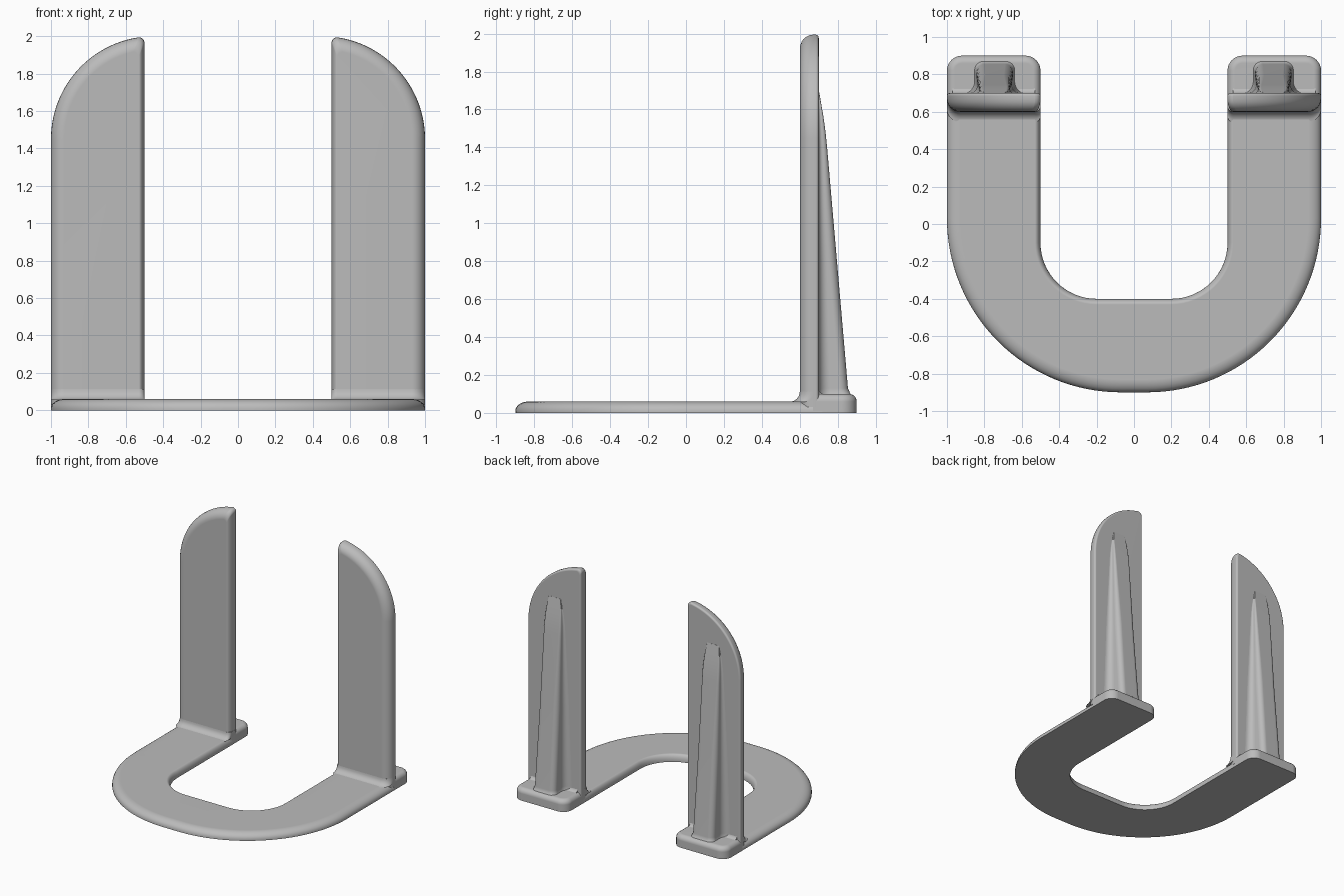
import bpy, bmesh
from math import sin, cos, pi, acos, radians

if "Cube" in bpy.data.objects:
    bpy.data.objects.remove(bpy.data.objects["Cube"])

grey = bpy.data.materials.new("satin grey")
grey.use_nodes = True
grey.diffuse_color = (0.5, 0.5, 0.5, 1)
grey.node_tree.nodes["Principled BSDF"].inputs["Base Color"].default_value = (0.5, 0.5, 0.5, 1)


def arc(cx, cy, r, a0, a1, n=8):
    """Points on an arc, angles in degrees."""
    return [(cx + r * cos(radians(a0 + (a1 - a0) * i / n)),
             cy + r * sin(radians(a0 + (a1 - a0) * i / n))) for i in range(n + 1)]


def loft(name, sections, mirror=True):
    """Skin a stack of equal-length closed rings of 3D points, capped at both ends."""
    bm = bmesh.new()
    rings = [[bm.verts.new(p) for p in s] for s in sections]
    for a, b in zip(rings, rings[1:]):
        for i in range(len(a)):
            j = (i + 1) % len(a)
            bm.faces.new((a[i], a[j], b[j], b[i]))
    bm.faces.new(rings[0])
    bm.faces.new(rings[-1])
    bmesh.ops.recalc_face_normals(bm, faces=bm.faces)
    mesh = bpy.data.meshes.new(name)
    bm.to_mesh(mesh)
    bm.free()
    mesh.materials.append(grey)
    ob = bpy.data.objects.new(name, mesh)
    bpy.context.collection.objects.link(ob)
    bpy.ops.object.select_all(action='DESELECT')
    ob.select_set(True)
    bpy.context.view_layer.objects.active = ob
    bpy.ops.object.shade_smooth_by_angle(angle=radians(40))
    if mirror:
        ob.modifiers.new("other side", 'MIRROR')
        ob.modifiers[-1].use_mirror_merge = False
    normals = ob.modifiers.new("flat face normals", 'WEIGHTED_NORMAL')
    normals.keep_sharp = True
    return ob


def rounding(n=6):
    """Quarter-round steps: (inset, rise), each from 0 to 1."""
    return [(1 - cos(i / n * pi / 2), sin(i / n * pi / 2)) for i in range(n + 1)]


# U-shaped base plate with rounded upper edges
def base_ring(outer, inner, z):
    r, q = 0.93 - outer, 0.3 + inner
    pts = [(0.5 + inner, 0.72), (1 - outer, 0.72)]
    pts += arc(0.07, 0.03, r, 0, -90, 32) + arc(-0.07, 0.03, r, -90, -180, 32)
    pts += [(-1 + outer, 0.72), (-0.5 - inner, 0.72)]
    pts += arc(-0.2, -0.1, q, 180, 270, 16) + arc(0.2, -0.1, q, 270, 360, 16)
    return [(x, y, z) for x, y in pts]


loft("base_plate", [base_ring(0, 0, 0)] +
     [base_ring(0.07 * i, 0.03 * i, 0.01 + 0.05 * h) for i, h in rounding()], mirror=False)


# Upright blades: straight inner edge, arched outer edge
def blade_ring(outer, inner, y):
    r, tip, left = 0.55 - outer, 0.03, 0.5 + inner
    end = acos((left + tip - 0.45) / r)
    top = 1.45 + r * sin(end)
    pts = [(left, 0.03), (1 - outer, 0.03)] + arc(0.45, 1.45, r, 0, end * 180 / pi, 32)
    pts += arc(left + tip, top - tip, tip, 95, 180, 6)
    return [(x, y, z) for x, z in pts]


front = [blade_ring(0.07 * i, 0.03 * i, 0.67 - 0.07 * h) for i, h in reversed(rounding())]
back = [blade_ring(0.015 * i, 0.015 * i, 0.685 + 0.015 * h) for i, h in rounding()]
loft("upright_blade", front + back)


# Rear foot pads with rounded corners
def foot_ring(t, z):
    pts = [(0.5 + t, 0.67), (1 - t, 0.67)]
    pts += arc(0.92, 0.82, 0.08 - t, 0, 90) + arc(0.58, 0.82, 0.08 - t, 90, 180)
    return [(x, y, z) for x, y in pts]


loft("rear_foot", [foot_ring(0, 0)] + [foot_ring(0.04 * i, 0.06 + 0.04 * h) for i, h in rounding()])


# Concave fillets where the blades meet the base and the feet
def front_fillet_ring(shift, z):
    pts = [(0.5, 0.68)] + arc(0.53, 0.63, 0.03, 180, 270) + arc(0.93, 0.67, 0.07, 270, 360) + [(1, 0.68)]
    return [(x, y - shift, z) for x, y in pts]


def back_fillet_ring(shift, z):
    return [(0.53, 0.68, z), (0.97, 0.68, z), (0.97, 0.698 + shift, z), (0.53, 0.698 + shift, z)]


loft("front_fillet", [front_fillet_ring(0.055 * (1 - h), 0.058 + 0.055 * i)
                      for h, i in [(b, a) for a, b in rounding()]])
loft("back_fillet", [back_fillet_ring(0.035 * (1 - h), 0.098 + 0.035 * i)
                     for h, i in [(b, a) for a, b in rounding()]])


# Tapering stiffening ribs, flared into the blade
def rib_ring(z, depth, w):
    f, k = min(0.06, depth * 0.45), min(0.045, depth * 0.45)
    half = [(w + f, -0.02)] + arc(w + f, f, f, 270, 180) + arc(w - k, depth - k, k, 0, 90)
    ring = half + [(-x, y) for x, y in reversed(half)]
    return [(0.745 + x, 0.7 + y, z) for x, y in ring]


loft("rib", [rib_ring(z, d, w) for z, d, w in (
    (0.08, 0.18, 0.115), (0.105, 0.165, 0.105), (0.13, 0.154, 0.1), (0.8, 0.096, 0.092),
    (1.4, 0.044, 0.082), (1.48, 0.036, 0.08), (1.56, 0.025, 0.075), (1.63, 0.013, 0.068),
    (1.7, 0.001, 0.055))])
